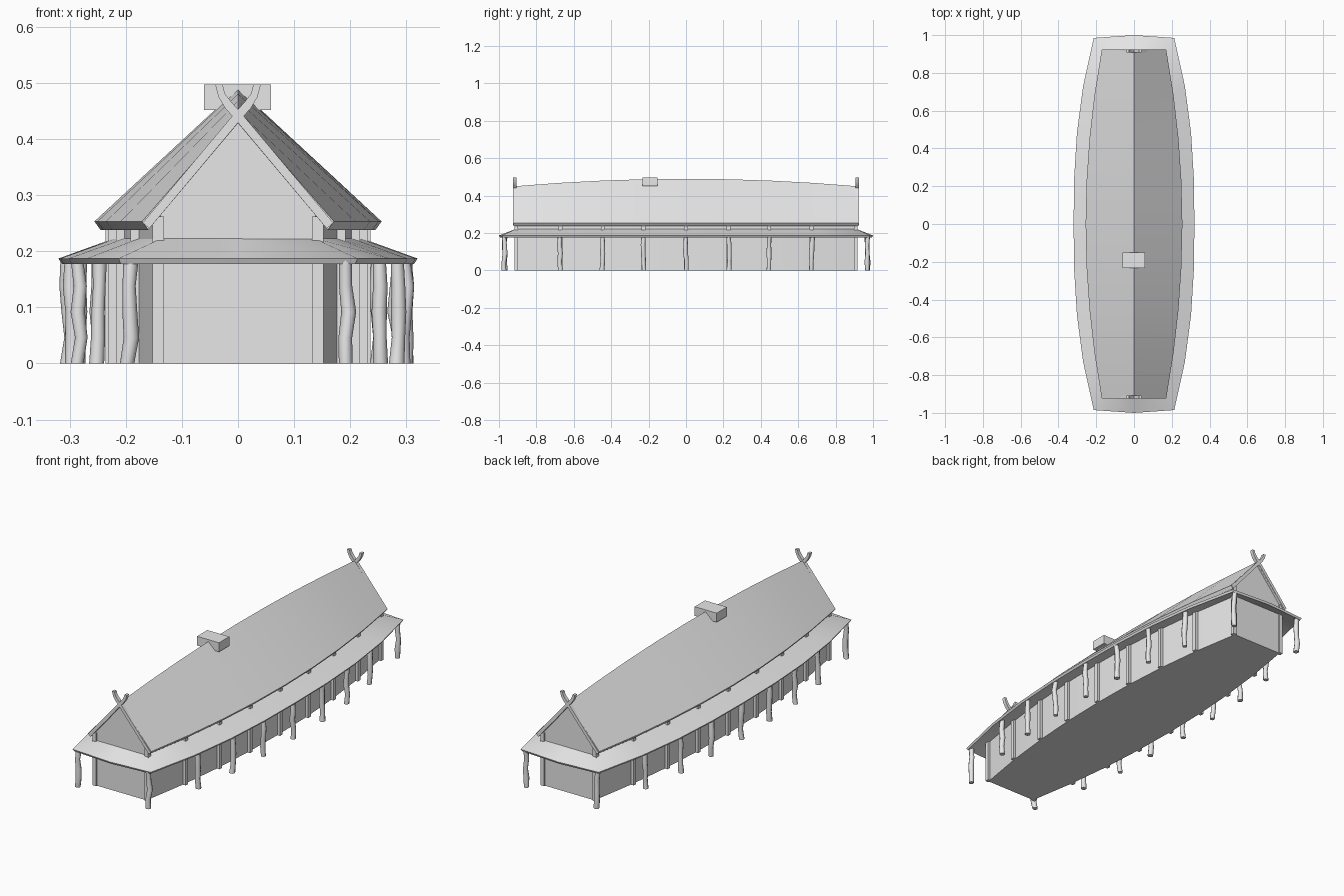
import bpy, bmesh, math, random
from mathutils import Vector

random.seed(4)
if "Cube" in bpy.data.objects:
    bpy.data.objects.remove(bpy.data.objects["Cube"])

grey = bpy.data.materials.new("plain grey")
grey.use_nodes = True
grey.diffuse_color = (0.8, 0.8, 0.8, 1)
grey.node_tree.nodes["Principled BSDF"].inputs["Base Color"].default_value = (0.8, 0.8, 0.8, 1)


def loft(name, rings, closed=False, angle=30):
    """Skin a run of equal rings; cap the ends unless the run closes on itself."""
    bm = bmesh.new()
    vs = [[bm.verts.new(p) for p in ring] for ring in rings]
    n = len(rings[0])
    pairs = list(zip(vs, vs[1:]))
    if closed:
        pairs.append((vs[-1], vs[0]))
    for a, b in pairs:
        for i in range(n):
            j = (i + 1) % n
            bm.faces.new((a[i], a[j], b[j], b[i]))
    if not closed:
        bm.faces.new(vs[0])
        bm.faces.new(vs[-1])
    bmesh.ops.recalc_face_normals(bm, faces=bm.faces)
    mesh = bpy.data.meshes.new(name)
    bm.to_mesh(mesh)
    bm.free()
    mesh.materials.append(grey)
    obj = bpy.data.objects.new(name, mesh)
    bpy.context.collection.objects.link(obj)
    bpy.ops.object.select_all(action='DESELECT')
    obj.select_set(True)
    bpy.context.view_layer.objects.active = obj
    bpy.ops.object.shade_smooth_by_angle(angle=math.radians(angle))
    return obj


def box(name, x0, x1, y0, y1, z0, z1):
    return loft(name, [[(x0, y0, z), (x1, y0, z), (x1, y1, z), (x0, y1, z)] for z in (z0, z1)])


def bow(t, middle, end, power):
    """Bowed value along the hall, t running from -1 to 1."""
    return middle + (end - middle) * abs(t) ** power


BAYS = [-1, -0.74, -0.49, -0.25, 0, 0.25, 0.49, 0.74, 1]
HALL, ROOF, PORCH = 0.91, 0.92, 0.985


def wall_x(t):
    return bow(t, 0.222, 0.138, 2.1)


def porch_x(t):
    return bow(t, 0.32, 0.213, 2.5)


def ridge_z(t):
    return bow(t, 0.49, 0.45, 2)


# hall body with gable ends
rings = []
for t in BAYS:
    w, y, top = wall_x(t), t * HALL, ridge_z(t) - 0.022
    shoulder = top - (top - 0.238) * w / bow(t, 0.245, 0.16, 2)
    rings.append([(-w, y, 0), (w, y, 0), (w, y, shoulder), (0, y, top), (-w, y, shoulder)])
loft("hall_walls", rings)

# thick main roof, bowed in plan and along the ridge
rings = []
for t in BAYS:
    w, y, top = bow(t, 0.256, 0.171, 2), t * ROOF, ridge_z(t)
    rings.append([(-w, y, 0.253), (0, y, top), (w, y, 0.253),
                  (w - 0.011, y, 0.238), (0, y, top - 0.022), (0.011 - w, y, 0.238)])
loft("main_roof", rings)

# sloping porch roof running all the way round
rim = [(porch_x(t), t * PORCH, wall_x(t) - 0.004, t * (HALL - 0.004)) for t in BAYS]
rim.append((0, 1.0, 0, HALL - 0.004))
rim += [(-a, -b, -c, -d) for a, b, c, d in rim]
rings = [[(ox, oy, 0.187), (ox - 0.02 * ox, oy - 0.005 * oy, 0.177),
          (ix, iy, 0.214), (ix, iy, 0.224)] for ox, oy, ix, iy in rim]
loft("porch_roof", rings, closed=True)


def rough_post(name, x, y):
    """Crooked round timber."""
    rings = []
    for k in range(5):
        dx, dy = (random.uniform(-0.004, 0.004) for _ in range(2))
        r = random.uniform(0.011, 0.014)
        z = 0.184 * k / 4
        rings.append([(x + dx + r * math.cos(a), y + dy + r * math.sin(a), z)
                      for a in (math.tau * i / 8 for i in range(8))])
    loft(name, rings, angle=60)


# porch posts and wall posts on both sides of every bay
for side, label in ((1, "left"), (-1, "right")):
    for i, t in enumerate(BAYS):
        end = abs(t) == 1
        y = t * (0.97 if end else HALL)
        rough_post(f"{label}_porch_post_{i}", side * (porch_x(t) - 0.019), y)
        x, y = side * (wall_x(t) + 0.004), t * (HALL - 0.003)
        box(f"{label}_wall_post_{i}", x - 0.01, x + 0.01, y - 0.01, y + 0.01,
            0, 0.262 if end else 0.25)

# crossed gable boards ending in curved horns
PATH = [(0.164, 0.2455), (0.0, 0.441), (-0.017, 0.46), (-0.029, 0.478), (-0.034, 0.497)]
for gable, where in ((-1, "front"), (1, "back")):
    for side, label in ((1, "left"), (-1, "right")):
        pts = [Vector((side * x, z)) for x, z in PATH]
        rings = []
        for i, p in enumerate(pts):
            d = (pts[min(i + 1, len(pts) - 1)] - pts[max(i - 1, 0)]).normalized()
            if i == len(pts) - 1:
                d = Vector((0, 1))
            n = Vector((-d.y, d.x)) * (0.0078 if i < 3 else 0.0065)
            y0, y1 = gable * 0.907, gable * 0.9245
            a, b = p + n, p - n
            rings.append([(a.x, y0, a.y), (a.x, y1, a.y), (b.x, y1, b.y), (b.x, y0, b.y)])
        loft(f"{where}_{label}_gable_board", rings)

# smoke vent straddling the ridge
box("smoke_vent", -0.061, 0.059, -0.232, -0.152, 0.452, 0.497)
